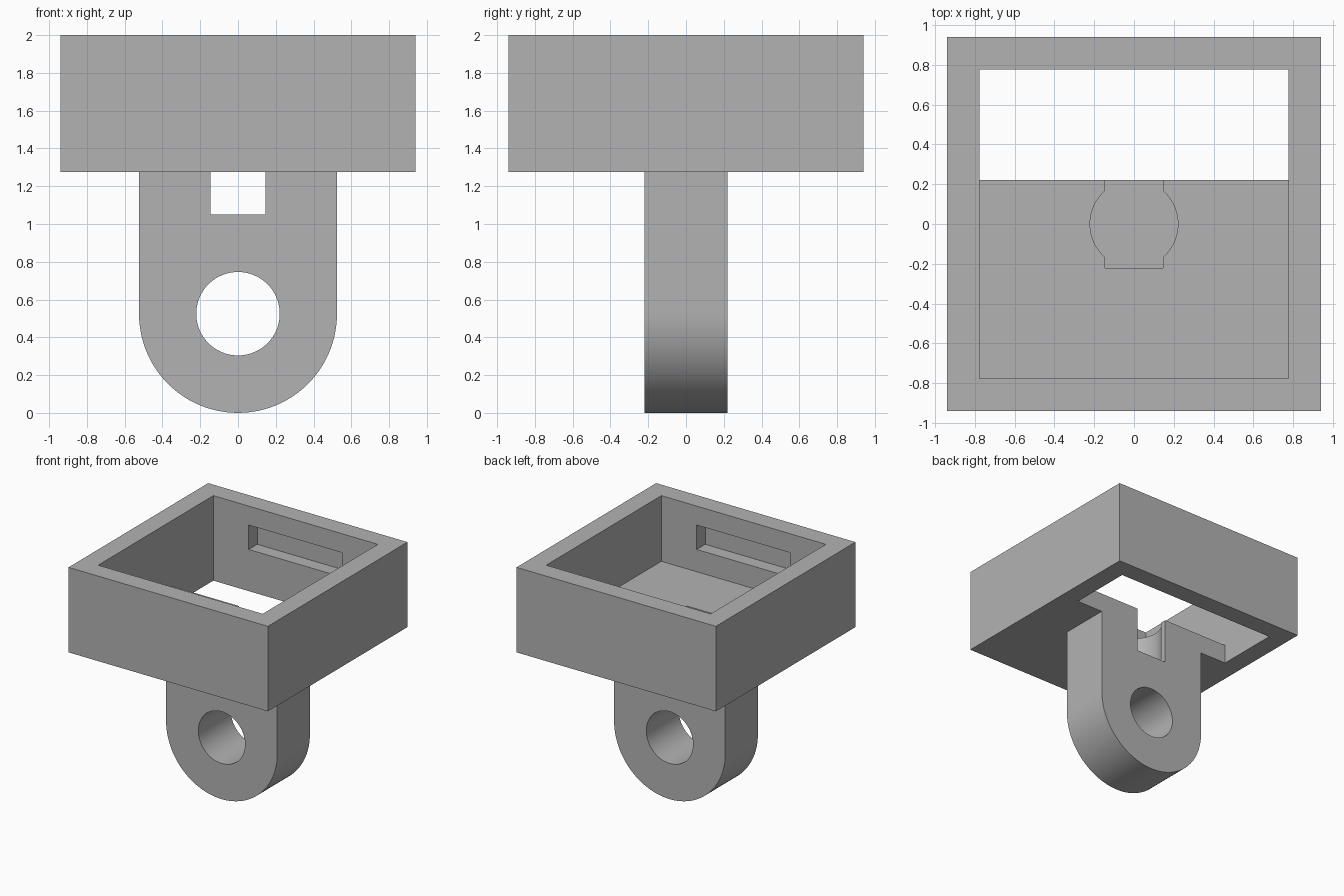
import bpy, bmesh, math

if "Cube" in bpy.data.objects:
    bpy.data.objects.remove(bpy.data.objects["Cube"], do_unlink=True)

OUTER, INNER = 0.94, 0.776          # tray half widths
BASE, FLOOR, TOP = 1.275, 1.44, 2.0  # tray heights
TAB_W, TAB_D = 0.524, 0.22           # tab half width and half depth
HOLE_R, SLOT_W, SLOT_Z = 0.221, 0.145, 1.05

grey = bpy.data.materials.new("plain grey")
grey.use_nodes = True
grey.diffuse_color = (0.45, 0.45, 0.45, 1)
grey.node_tree.nodes["Principled BSDF"].inputs["Base Color"].default_value = (0.45, 0.45, 0.45, 1)


def prism(name, outline, axis, lo, hi):
    """Extrude an outline: (x, y) along z, or (x, z) along y."""
    bm = bmesh.new()
    place = (lambda a, b: (a, b, lo)) if axis == "z" else (lambda a, b: (a, lo, b))
    face = bm.faces.new([bm.verts.new(place(a, b)) for a, b in outline])
    new = bmesh.ops.extrude_face_region(bm, geom=[face])["geom"]
    shift = (0, 0, hi - lo) if axis == "z" else (0, hi - lo, 0)
    bmesh.ops.translate(bm, vec=shift, verts=[v for v in new if isinstance(v, bmesh.types.BMVert)])
    bmesh.ops.recalc_face_normals(bm, faces=bm.faces)
    mesh = bpy.data.meshes.new(name)
    bm.to_mesh(mesh)
    bm.free()
    mesh.materials.append(grey)
    ob = bpy.data.objects.new(name, mesh)
    bpy.context.collection.objects.link(ob)
    return ob


def box(name, x, y0, y1, z0, z1):
    return prism(name, [(-x, y0), (x, y0), (x, y1), (-x, y1)], "z", z0, z1)


def arc(radius, start, end, steps, cz=0.0):
    angles = [math.radians(start + (end - start) * i / steps) for i in range(steps + 1)]
    return [(radius * math.cos(a), cz + radius * math.sin(a)) for a in angles]


def combine(target, other, operation):
    mod = target.modifiers.new(operation, "BOOLEAN")
    mod.operation, mod.solver, mod.object = operation, "EXACT", other
    bpy.context.view_layer.objects.active = target
    bpy.ops.object.modifier_apply(modifier=mod.name)
    bpy.data.objects.remove(other, do_unlink=True)


def keyhole(front):
    """Slot with bulging round sides, open at the back."""
    edge = math.degrees(math.acos(SLOT_W / HOLE_R))
    right = arc(HOLE_R, -edge, edge, 24)
    left = arc(HOLE_R, 180 - edge, 180 + edge, 24)
    outline = [(SLOT_W, front)] + right + [(SLOT_W, 0.3), (-SLOT_W, 0.3)] + left + [(-SLOT_W, front)]
    return outline


# Square tray with a partial floor
tray = box("bracket", OUTER, -OUTER, OUTER, BASE, TOP)
combine(tray, box("pocket", INNER, -INNER, INNER, FLOOR, TOP + 0.2), "DIFFERENCE")
combine(tray, box("floor_opening", INNER, TAB_D, INNER, BASE - 0.2, FLOOR + 0.2), "DIFFERENCE")

# Blind recesses inside the front and back walls
for side in (-1, 1):
    ends = sorted((side * 0.6, side * (INNER + 0.115)))
    combine(tray, box("recess", 0.442, *ends, 1.63, 1.838), "DIFFERENCE")

# Keyhole through the floor
combine(tray, prism("floor_slot", keyhole(-TAB_D), "z", BASE - 0.2, FLOOR + 0.2), "DIFFERENCE")

# Round-ended tab with a cross hole and a slot at its top
outline = [(TAB_W, BASE), (-TAB_W, BASE)] + arc(TAB_W, 180, 360, 48, TAB_W)
tab = prism("tab", outline, "y", -TAB_D, TAB_D)
combine(tab, prism("pin_hole", arc(HOLE_R, 0, 360, 64, TAB_W + 0.001)[:-1], "y", -0.4, 0.4), "DIFFERENCE")
combine(tab, prism("tab_slot", keyhole(-0.3), "z", SLOT_Z, BASE + 0.2), "DIFFERENCE")

# Join tray and tab into one solid
combine(tray, tab, "UNION")
bpy.ops.object.select_all(action="DESELECT")
tray.select_set(True)
bpy.context.view_layer.objects.active = tray
bpy.ops.object.shade_smooth_by_angle(angle=math.radians(30))
